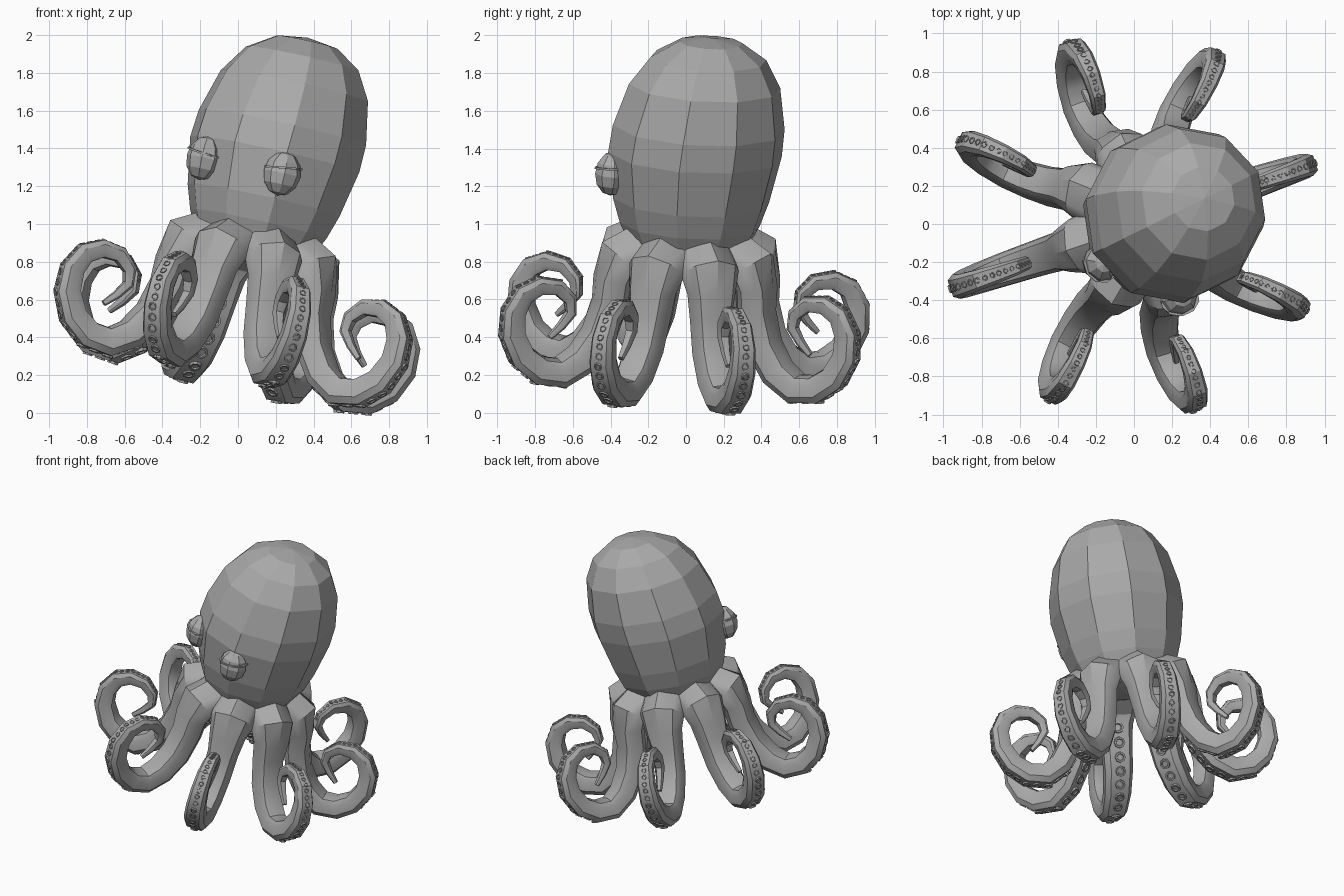
import bpy, bmesh, math
from mathutils import Matrix, Vector

cube = bpy.data.objects.get("Cube")
if cube:
    bpy.data.objects.remove(cube, do_unlink=True)

# One plain skin colour
skin = bpy.data.materials.new("skin_grey")
skin.use_nodes = True
GREY = (0.4, 0.4, 0.4, 1)
skin.diffuse_color = GREY
skin.node_tree.nodes["Principled BSDF"].inputs["Base Color"].default_value = GREY

# The whole body leans to its left
lean = Vector((0, 0, 1)).rotation_difference(Vector((0.215, 0.055, 0.975))).to_matrix().to_4x4()
POSE = Matrix.Translation((-0.107, -0.035, 0.024)) @ lean
LEGS = 8
HEAD_SIDES = 10
TURN = math.radians(19)


def turn(angle):
    return Matrix.Rotation(angle, 4, "Z")


def finish(bm, name, place, smooth=False):
    bm.transform(POSE @ place)
    bmesh.ops.recalc_face_normals(bm, faces=bm.faces)
    mesh = bpy.data.meshes.new(name)
    bm.to_mesh(mesh)
    bm.free()
    mesh.materials.append(skin)
    ob = bpy.data.objects.new(name, mesh)
    bpy.context.collection.objects.link(ob)
    if smooth:
        bpy.ops.object.select_all(action="DESELECT")
        ob.select_set(True)
        bpy.context.view_layer.objects.active = ob
        bpy.ops.object.shade_smooth_by_angle(angle=math.radians(30))
    return ob


def skin_rings(bm, rings, caps=True):
    """Join rings of points with quads and close the ends."""
    loops = [[bm.verts.new(p) for p in ring] for ring in rings]
    for a, b in zip(loops, loops[1:]):
        for i in range(len(a)):
            j = (i + 1) % len(a)
            bm.faces.new((a[i], a[j], b[j], b[i]))
    if caps:
        bm.faces.new(loops[0][::-1])
        bm.faces.new(loops[-1])


def circle(radius, z, sides=8, phase=0.0):
    angles = [phase + math.tau * i / sides for i in range(sides)]
    return [Vector((radius * math.cos(a), radius * math.sin(a), z)) for a in angles]


# Head: faceted egg-shaped mantle, its crown swept back
def sweep(h):
    return Vector((0.06, 0.08, 0)) * max(0, h - 1.3)


profile = [(0.14, 0.80), (0.30, 0.85), (0.375, 1.0), (0.418, 1.13), (0.465, 1.38),
           (0.46, 1.53), (0.405, 1.76), (0.31, 1.91), (0.17, 2.0)]
PHASE = math.radians(-10)
bm = bmesh.new()
skin_rings(bm, [[p + sweep(h) for p in circle(r, h, HEAD_SIDES, PHASE)] for r, h in profile], caps=False)
bm.verts.ensure_lookup_table()
for start, h in ((0, 0.79), (len(bm.verts) - HEAD_SIDES, 2.025)):
    rim = bm.verts[start:start + HEAD_SIDES]
    pole = bm.verts.new(Vector((0, 0, h)) + sweep(h))
    for i in range(HEAD_SIDES):
        bm.faces.new((rim[i], rim[(i + 1) % HEAD_SIDES], pole))
    bm.verts.ensure_lookup_table()
finish(bm, "head", Matrix.Identity(4))

# Eyes: low-poly balls, each with a thin lid rim
FACE = math.radians(-113)
for side, name in ((1, "left"), (-1, "right")):
    place = turn(FACE + side * math.radians(32)) @ Matrix.Translation((0.435, 0, 1.265))
    bm = bmesh.new()
    bmesh.ops.create_uvsphere(bm, u_segments=8, v_segments=6, radius=0.1)
    bmesh.ops.scale(bm, vec=(0.88, 1, 1.18), verts=bm.verts)
    finish(bm, name + "_eye", place)
    bm = bmesh.new()
    skin_rings(bm, [circle(0.104, z, 10) for z in (-0.005, 0.005)])
    bmesh.ops.scale(bm, vec=(0.88, 1, 1), verts=bm.verts)
    finish(bm, name + "_eyelid", place @ Matrix.Translation((0, 0, 0.03))
           @ Matrix.Rotation(math.radians(8 * side), 4, "X"))

# Tentacle centre line in (radius, height), from the root to the curled tip
path = [Vector(p) for p in (
    (0.22, 0.94), (0.40, 0.835), (0.425, 0.71), (0.43, 0.58), (0.48, 0.41), (0.57, 0.28),
    (0.68, 0.21), (0.80, 0.225), (0.90, 0.30), (0.96, 0.42), (0.96, 0.54), (0.91, 0.635),
    (0.82, 0.68), (0.72, 0.67), (0.65, 0.605), (0.64, 0.53), (0.69, 0.46), (0.75, 0.40))]
LAST = len(path) - 1


def blend(stops, t):
    """Piecewise linear value along the tentacle."""
    for (a, va), (b, vb) in zip(stops, stops[1:]):
        if t <= b:
            return va + (vb - va) * (t - a) / (b - a)
    return stops[-1][1]


def half_width(t):
    return blend([(0, 0.165), (1, 0.155), (2, 0.125), (3, 0.106), (6, 0.088),
                  (10, 0.06), (14, 0.036), (LAST, 0.015)], t)


def half_depth(t):
    return blend([(0, 0.1), (1, 0.115), (2, 0.085), (6, 0.076), (10, 0.062), (14, 0.035), (LAST, 0.015)], t)


def sucker_size(t):
    return blend([(2, 0.044), (6, 0.032), (10, 0.02), (14, 0.012)], t)


def ridge(t):
    """How far the shoulders of the section fall away beside the back ridge."""
    return blend([(0, 0.35), (1, 0.55), (2, 0.8), (4, 0.88)], t)


def outward(k):
    """Normal on the sucker side at a path point."""
    along = (path[min(k + 1, LAST)] - path[max(k - 1, 0)]).normalized()
    return Vector((along.y, -along.x))


def tentacle():
    bm = bmesh.new()
    rings = []
    for k, point in enumerate(path):
        back = ridge(k)
        half = [(0.68, 1), (1, 0.5), (0.95, 0.5 - back), (0.72, -back)]
        section = half + [(0, -1)] + [(-a, d) for a, d in reversed(half)]
        ring = []
        for across, depth in section:
            p = point + outward(k) * depth * half_depth(k)
            ring.append((p.x, across * half_width(k), p.y))
        rings.append(ring)
    skin_rings(bm, rings)
    return bm


def suckers():
    """A single, evenly spaced row of small cups along the underside."""
    bm = bmesh.new()
    surface = [p + outward(k) * half_depth(k) for k, p in enumerate(path)]
    cup = [(1, -0.15), (0.95, 0.3), (0.65, 0.3), (0.55, 0.05)]
    t = 2.2
    while t < LAST - 2.5:
        i = int(t)
        edge = surface[i + 1] - surface[i]
        along = edge.normalized()
        base = surface[i] + edge * (t - i)
        axes = Matrix(((along.x, 0, along.y), (0, 1, 0), (along.y, 0, -along.x)))
        centre = Vector((base.x, 0, base.y))
        size = sucker_size(t)
        skin_rings(bm, [[centre + axes @ p for p in circle(size * r, size * h)] for r, h in cup])
        t += size * 2.5 / edge.length
    return bm


for k in range(LEGS):
    place = turn(TURN + k * math.tau / LEGS)
    finish(tentacle(), f"tentacle_{k + 1}", place, smooth=True)
    finish(suckers(), f"suckers_{k + 1}", place)
